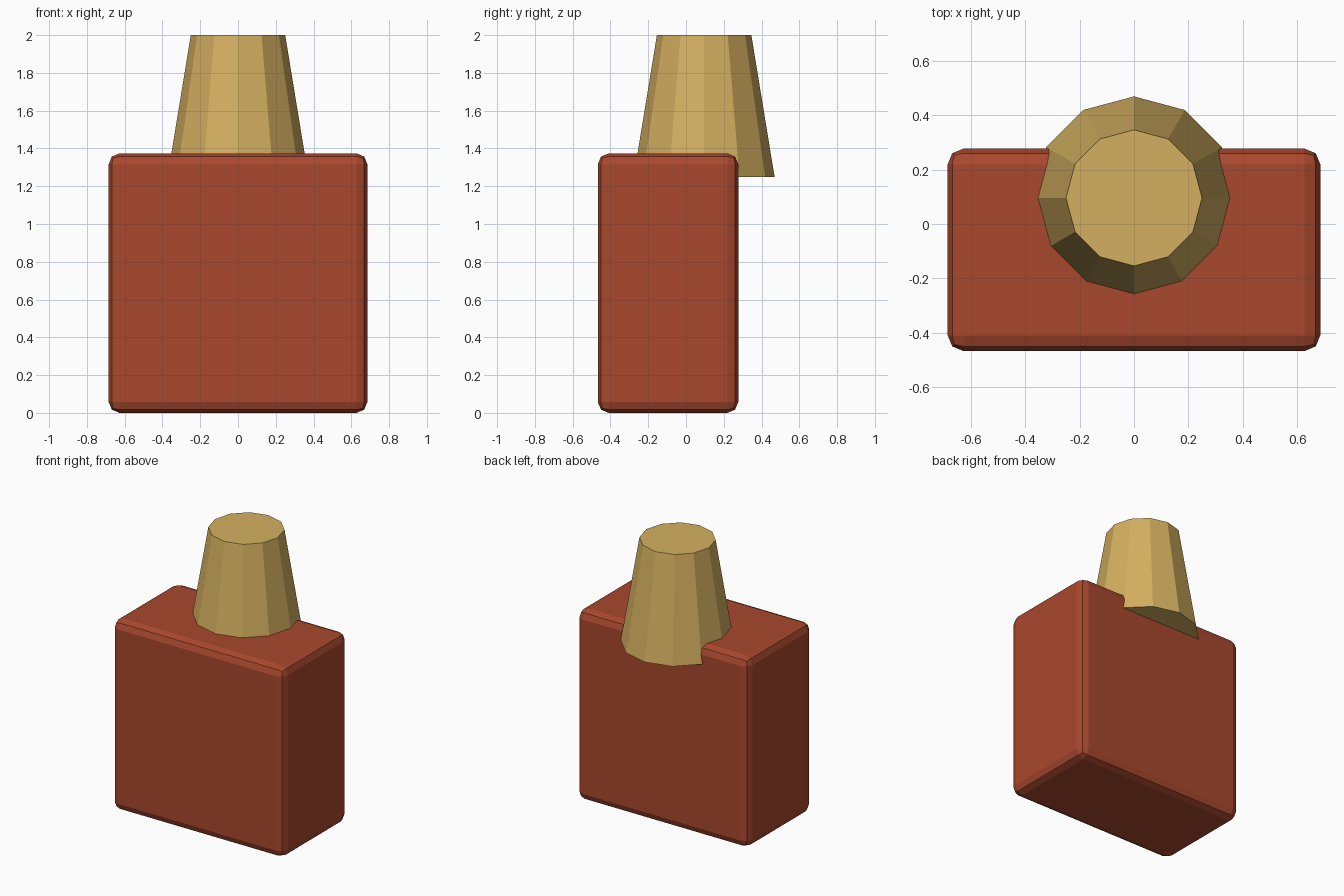
import bpy
import math

if "Cube" in bpy.data.objects:
    bpy.data.objects.remove(bpy.data.objects["Cube"])


def material(name, rgb):
    mat = bpy.data.materials.new(name)
    mat.diffuse_color = (*rgb, 1.0)
    mat.use_nodes = True
    mat.node_tree.nodes["Principled BSDF"].inputs["Base Color"].default_value = mat.diffuse_color
    return mat


red = material("brick red", (0.397, 0.065, 0.027))
gold = material("golden tan", (0.658, 0.434, 0.117))

# Body: upright box with rounded edges, set slightly forward
bpy.ops.mesh.primitive_cube_add(size=1, location=(0, -0.095, 0.687))
body = bpy.context.object
body.name = "body"
body.scale = (1.37, 0.744, 1.374)
bpy.ops.object.transform_apply(location=False, rotation=False, scale=True)
bevel = body.modifiers.new("rounded edges", "BEVEL")
bevel.width = 0.058
bevel.segments = 2
body.data.materials.append(red)

# Top cone: twelve-sided tapered post sunk into the body, overhanging the back
bottom, top = 1.25, 2.0
bpy.ops.mesh.primitive_cone_add(vertices=12, radius1=0.373, radius2=0.25,
                                depth=top - bottom,
                                location=(0, 0.096, (bottom + top) / 2))
post = bpy.context.object
post.name = "tapered_post"
post.data.materials.append(gold)
